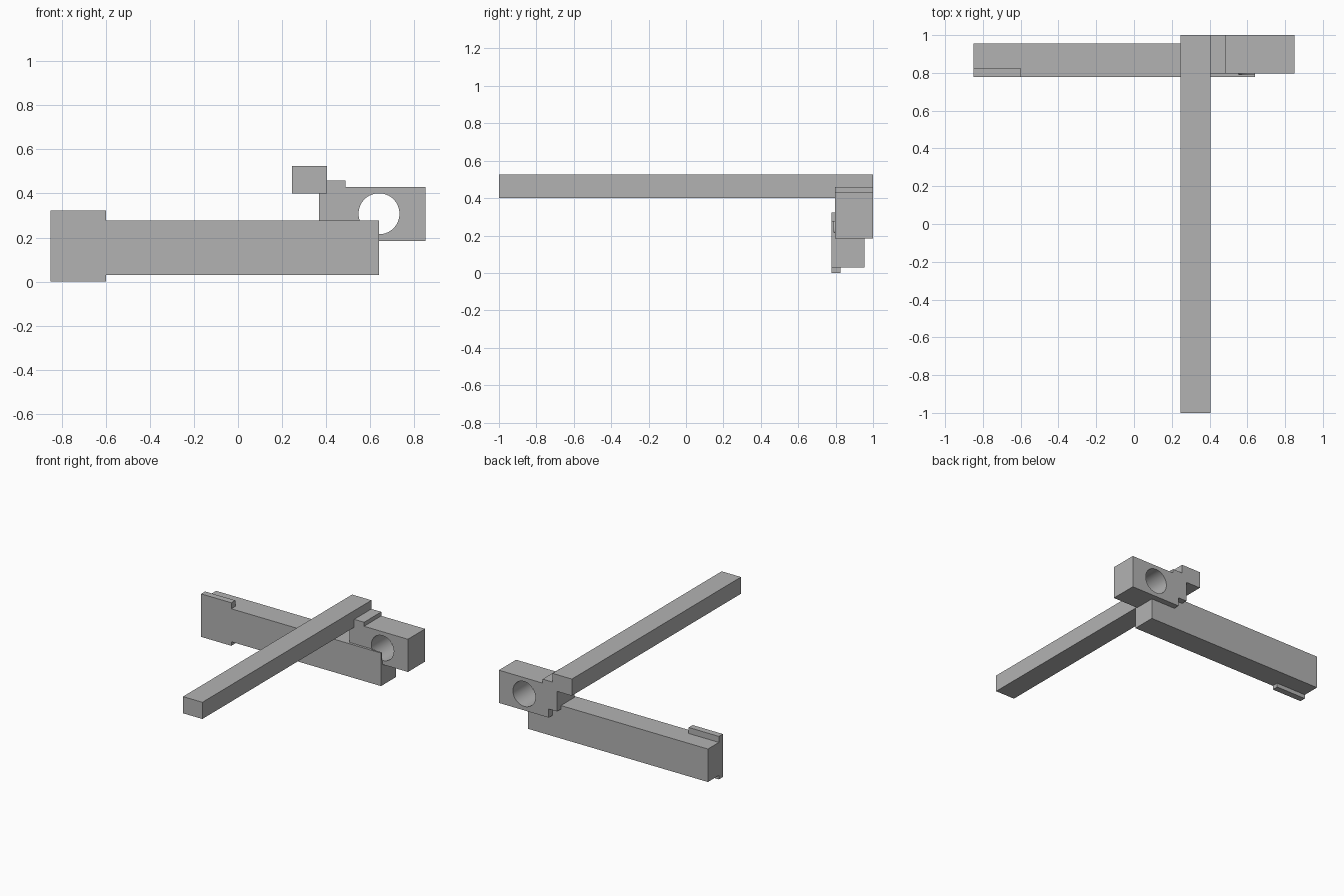
import bpy
import bmesh
from math import radians

if "Cube" in bpy.data.objects:
    bpy.data.objects.remove(bpy.data.objects["Cube"], do_unlink=True)

GREY = (0.45, 0.45, 0.45, 1.0)
material = bpy.data.materials.new("plain_grey")
material.use_nodes = True
material.diffuse_color = GREY
material.node_tree.nodes["Principled BSDF"].inputs["Base Color"].default_value = GREY


def extrude_profile(name, profile, y_front, y_back):
    """Make a solid by pulling an (x, z) outline along y."""
    bm = bmesh.new()
    face = bm.faces.new([bm.verts.new((x, y_front, z)) for x, z in profile])
    result = bmesh.ops.extrude_face_region(bm, geom=[face])
    moved = [v for v in result["geom"] if isinstance(v, bmesh.types.BMVert)]
    bmesh.ops.translate(bm, verts=moved, vec=(0, y_back - y_front, 0))
    bmesh.ops.recalc_face_normals(bm, faces=bm.faces)
    mesh = bpy.data.meshes.new(name)
    bm.to_mesh(mesh)
    bm.free()
    mesh.materials.append(material)
    obj = bpy.data.objects.new(name, mesh)
    bpy.context.collection.objects.link(obj)
    return obj


def box(name, x, y, z):
    outline = [(x[0], z[0]), (x[1], z[0]), (x[1], z[1]), (x[0], z[1])]
    return extrude_profile(name, outline, *y)


# Long square bar and the cross beam with its wider end plate
box("long_bar", (0.245, 0.405), (-1, 1), (0.40, 0.525))
beam = box("cross_beam", (-0.85, 0.64), (0.778, 0.955), (0.03, 0.277))
box("end_plate", (-0.85, -0.60), (0.778, 0.825), (0, 0.322))

# Stepped block that hooks under the bar
block = extrude_profile("stepped_block", [
    (0.367, 0.40), (0.405, 0.40), (0.405, 0.46), (0.487, 0.46), (0.487, 0.43),
    (0.85, 0.43), (0.85, 0.185), (0.437, 0.185), (0.437, 0.25), (0.367, 0.25),
], 0.796, 1)

# Round hole through the block, ending blind in the beam
bpy.ops.mesh.primitive_cylinder_add(
    vertices=64, radius=0.093, depth=0.4,
    location=(0.64, 0.991, 0.308), rotation=(radians(90), 0, 0))
cutter = bpy.context.object
cutter.name = "hole_cutter"
cutter.hide_render = True
cutter.data.materials.append(material)

for part in (beam, block):
    cut = part.modifiers.new("round_hole", "BOOLEAN")
    cut.operation = "DIFFERENCE"
    cut.solver = "EXACT"
    cut.object = cutter
    bpy.ops.object.select_all(action="DESELECT")
    part.select_set(True)
    bpy.context.view_layer.objects.active = part
    bpy.ops.object.modifier_apply(modifier=cut.name)
    bpy.ops.object.shade_smooth_by_angle(angle=radians(30))

bpy.data.objects.remove(cutter, do_unlink=True)
